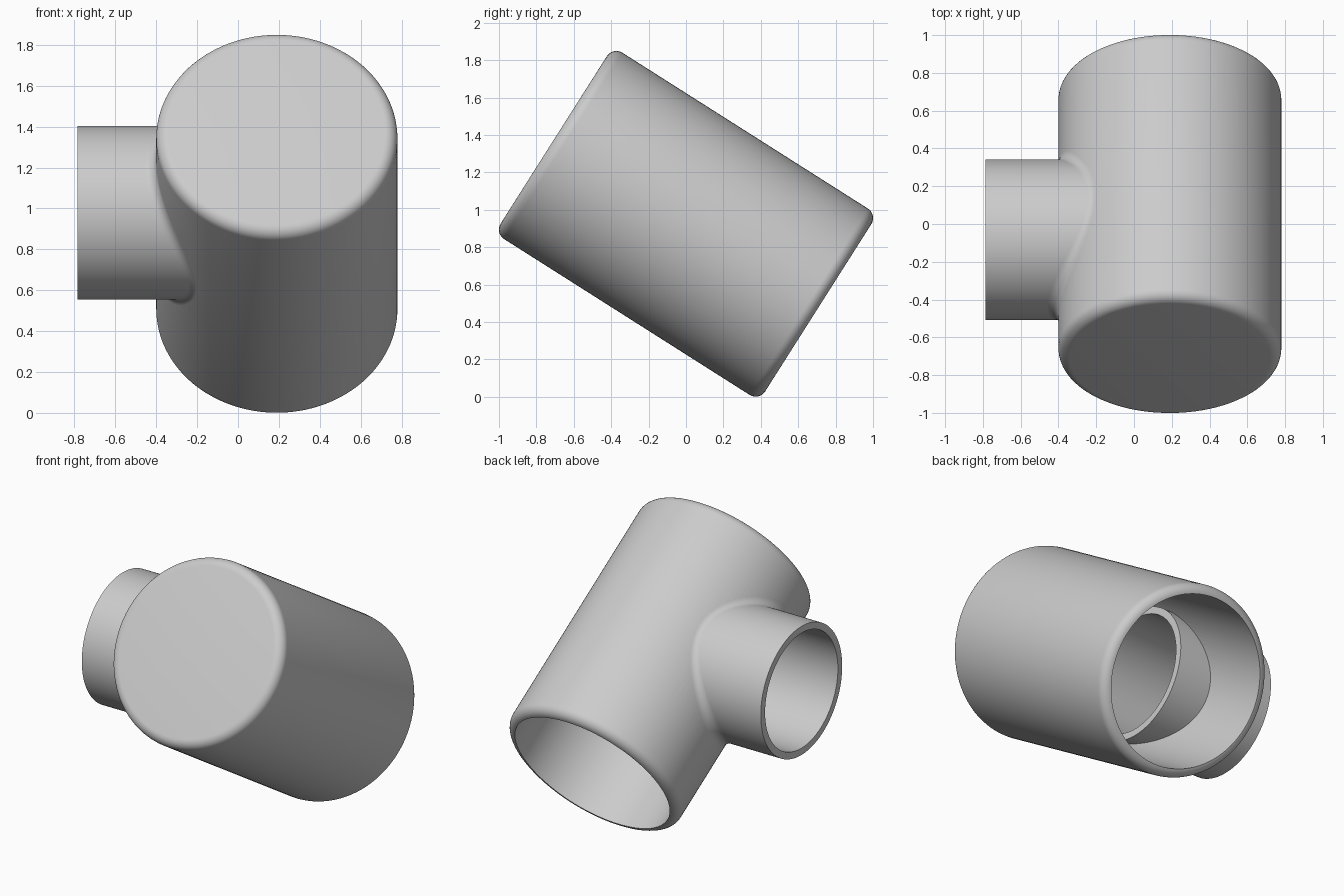
import bpy, bmesh
from math import sin, cos, pi, radians, sqrt
from mathutils import Matrix, Vector

if "Cube" in bpy.data.objects:
    bpy.data.objects.remove(bpy.data.objects["Cube"])

SEG = 128
R, WALL, HALF = 0.59, 0.06, 0.8375      # body radius, wall, half length
r, BORE, OFFSET = 0.425, 0.38, 0.1      # branch radii, shift along the body axis
FILLET = 0.055

# Body frame: local z runs along the tilted body axis, the branch points to -x
FRAME = Matrix.Translation((0.19, 0, 0.925)) @ Matrix.Rotation(radians(57.6), 4, 'X')
BRANCH = Matrix.Translation((0, 0, OFFSET)) @ Matrix.Rotation(radians(-90), 4, 'Y')

grey = bpy.data.materials.new("light grey")
grey.use_nodes = True
grey.diffuse_color = (0.6, 0.6, 0.6, 1)
grey.node_tree.nodes["Principled BSDF"].inputs["Base Color"].default_value = (0.6, 0.6, 0.6, 1)


def finish(name, bm):
    bmesh.ops.remove_doubles(bm, verts=bm.verts, dist=1e-5)
    bmesh.ops.recalc_face_normals(bm, faces=bm.faces)
    mesh = bpy.data.meshes.new(name)
    bm.to_mesh(mesh)
    bm.free()
    mesh.materials.append(grey)
    obj = bpy.data.objects.new(name, mesh)
    bpy.context.collection.objects.link(obj)
    obj.matrix_world = FRAME
    return obj


def revolve(name, profile, matrix=Matrix(), closed=False):
    """Spin a (radius, height) profile around local z."""
    bm = bmesh.new()
    verts = [bm.verts.new((x, 0, z)) for x, z in profile]
    ends = verts[1:] + (verts[:1] if closed else [])
    edges = [bm.edges.new(pair) for pair in zip(verts, ends)]
    bmesh.ops.spin(bm, geom=verts + edges, cent=(0, 0, 0), axis=(0, 0, 1),
                   angle=2 * pi, steps=SEG)
    bmesh.ops.remove_doubles(bm, verts=bm.verts, dist=1e-5)
    bm.transform(matrix)
    return finish(name, bm)


def smooth(obj):
    bpy.ops.object.select_all(action='DESELECT')
    obj.select_set(True)
    bpy.context.view_layer.objects.active = obj
    bpy.ops.object.shade_smooth_by_angle(angle=radians(35))


# Hollow body: closed rounded cap at one end, rounded open rim at the other
arc = [(R - WALL + WALL * sin(a), HALF - WALL + WALL * cos(a))
       for a in (i * pi / 16 for i in range(9))]
profile = [(0, HALF)] + arc + [(x, -z) for x, z in reversed(arc)]
profile += [(R - WALL, HALF - WALL), (0, HALF - WALL)]
body = revolve("body_shell", profile)

# Opening in the body wall where the branch passes through
mid = (r + BORE) / 2
cutter = revolve("branch_cutter", [(0, 0.2), (mid, 0.2), (mid, 0.9), (0, 0.9)], BRANCH)
cutter.hide_render = True
bpy.context.view_layer.update()
cut = body.modifiers.new("branch_hole", 'BOOLEAN')
cut.operation = 'DIFFERENCE'
cut.solver = 'EXACT'
cut.object = cutter
bpy.context.view_layer.objects.active = body
bpy.ops.object.modifier_apply(modifier=cut.name)
bpy.data.objects.remove(cutter)

# Branch pipe, reaching into the body
pipe = revolve("branch_pipe", [(r, 0.27), (r, 0.975), (BORE, 0.975), (BORE, 0.27)],
               BRANCH, closed=True)

# Concave fillet: arc of a ball rolled along the joint of the two cylinders
bm = bmesh.new()
STEPS = 8
rows = []
for i in range(SEG):
    a = 2 * pi * i / SEG
    y, z = (r + FILLET) * cos(a), (r + FILLET) * sin(a)
    centre = Vector((-sqrt((R + FILLET) ** 2 - y * y), y, z + OFFSET))
    to_body = Vector((-centre.x, -y, 0)).normalized()
    to_pipe = Vector((0, -y, -z)).normalized()
    rows.append([bm.verts.new(centre + FILLET * to_body.slerp(to_pipe, k / STEPS))
                 for k in range(STEPS + 1)])
for i in range(SEG):
    p, q = rows[i], rows[(i + 1) % SEG]
    for k in range(STEPS):
        bm.faces.new((p[k], p[k + 1], q[k + 1], q[k]))
bm.normal_update()
fillet = finish("joint_fillet", bm)
# Face the fillet outward, away from the joint
test = fillet.data.polygons[STEPS // 2]
if test.normal.dot(Vector((-1, test.center.y, test.center.z - OFFSET))) < 0:
    fillet.data.flip_normals()

for part in (body, pipe, fillet):
    smooth(part)
